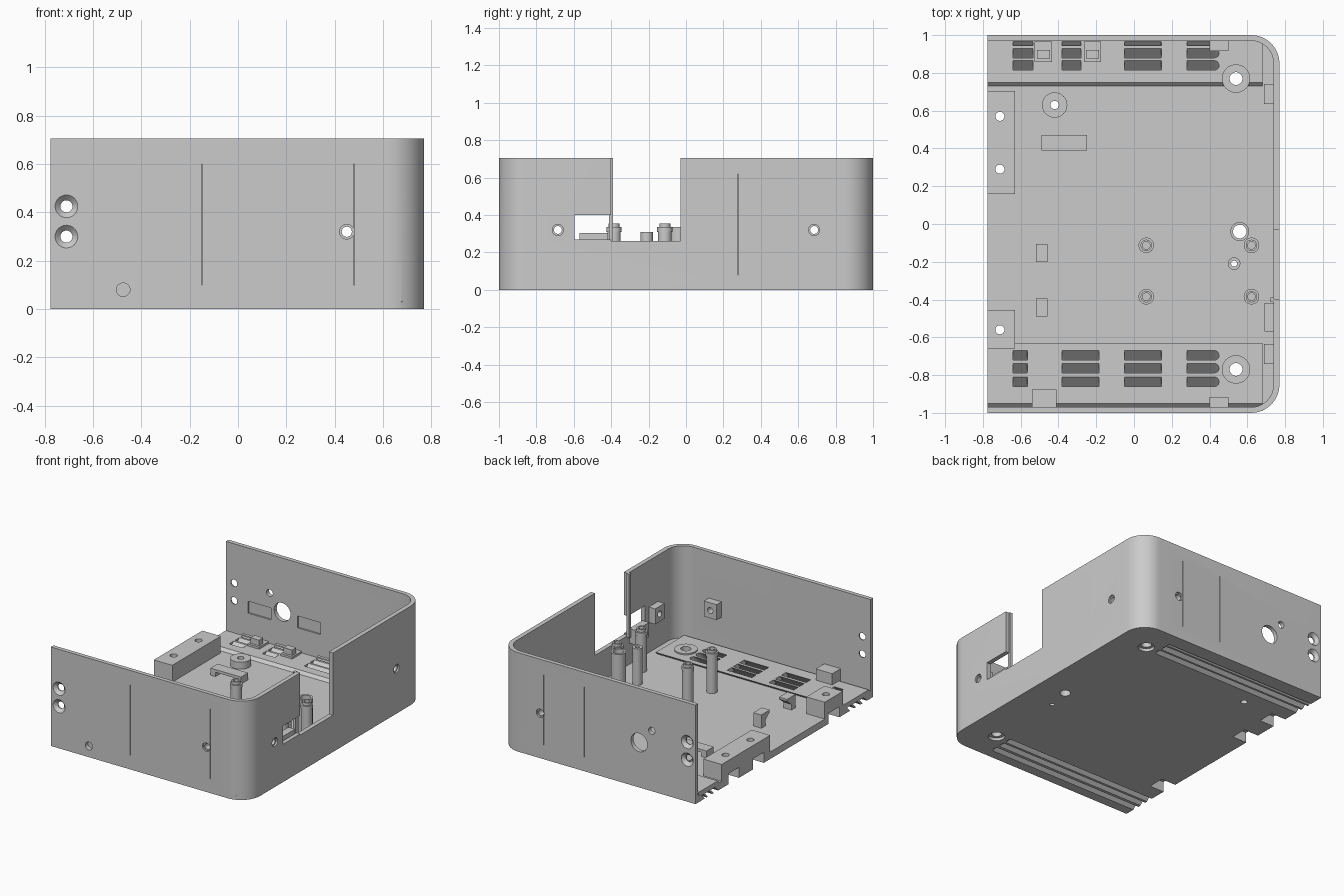
import bpy, bmesh, math
from mathutils import Vector, Matrix

cube = bpy.data.objects.get("Cube")
if cube:
    bpy.data.objects.remove(cube)

grey = bpy.data.materials.new("light grey plastic")
grey.use_nodes = True
COLOUR = (0.6, 0.6, 0.6, 1)
grey.diffuse_color = COLOUR
grey.node_tree.nodes["Principled BSDF"].inputs["Base Color"].default_value = COLOUR


# ---- helpers: each adds one closed solid to a bmesh
def prism(bm, outline, z, shift):
    low = [bm.verts.new((x, y, z)) for x, y in outline]
    high = [bm.verts.new(v.co + Vector(shift)) for v in low]
    bm.faces.new(low[::-1])
    bm.faces.new(high)
    for i in range(len(low)):
        j = (i + 1) % len(low)
        bm.faces.new((low[i], low[j], high[j], high[i]))


def box(bm, x, y, z):
    prism(bm, [(x[0], y[0]), (x[1], y[0]), (x[1], y[1]), (x[0], y[1])],
          z[0], (0, 0, z[1] - z[0]))


def lathe(bm, profile, at, axis=(0, 0, 1), closed=False, n=32):
    """Turn (radius, height) points about an axis; closed makes a ring."""
    turn = Vector((0, 0, 1)).rotation_difference(Vector(axis)).to_matrix().to_4x4()
    m = Matrix.Translation(at) @ turn
    rings = []
    for r, h in profile:
        rings.append([bm.verts.new(m @ Vector((r * math.cos(a), r * math.sin(a), h)))
                      for a in (math.tau * k / n for k in range(n))])
    count = len(rings)
    for i in range(count if closed else count - 1):
        a, b = rings[i], rings[(i + 1) % count]
        for k in range(n):
            bm.faces.new((a[k], a[k - 1], b[k - 1], b[k]))
    if not closed:
        bm.faces.new(rings[0])
        bm.faces.new(rings[-1][::-1])


def tube(bm, x, y, outer, inner, z0, z1):
    lathe(bm, [(outer, z0), (outer, z1), (inner, z1), (inner, z0)], (x, y, 0), closed=True)


def rounded_end(x0, x1, y0, y1, r, n=12):
    """Rectangle whose two +x corners are rounded."""
    pts = [(x0, y1), (x0, y0)]
    for cy, start in ((y0 + r, -90), (y1 - r, 0)):
        for k in range(n + 1):
            a = math.radians(start + 90 * k / n)
            pts.append((x1 - r + r * math.cos(a), cy + r * math.sin(a)))
    return pts


def make(name, build):
    bm = bmesh.new()
    build(bm)
    bmesh.ops.remove_doubles(bm, verts=bm.verts, dist=1e-5)
    bmesh.ops.recalc_face_normals(bm, faces=bm.faces)
    mesh = bpy.data.meshes.new(name)
    bm.to_mesh(mesh)
    bm.free()
    mesh.materials.append(grey)
    ob = bpy.data.objects.new(name, mesh)
    bpy.context.collection.objects.link(ob)
    return ob


def combine(targets, build, operation='DIFFERENCE'):
    tool = make("cutter", build)
    tool.hide_render = True
    for ob in targets:
        mod = ob.modifiers.new("cut", 'BOOLEAN')
        mod.object, mod.operation, mod.solver = tool, operation, 'EXACT'
        bpy.context.view_layer.objects.active = ob
        bpy.ops.object.modifier_apply(modifier=mod.name)
    bpy.data.objects.remove(tool)


FLOOR, TOP, PLAT = 0.05, 0.705, 0.07

# ---- shell: floor and three walls, open at -x
shell = make("case_shell", lambda bm: prism(
    bm, rounded_end(-0.775, 0.77, -1, 1, 0.15), 0, (0, 0, TOP)))
combine([shell], lambda bm: prism(
    bm, rounded_end(-0.9, 0.738, -0.97, 0.97, 0.118), FLOOR, (0, 0, 1)))


# raised vent strips with leaning edges
def vent_strips(bm):
    for y0, y1 in ((0.71, 0.935), (-0.99, -0.67)):
        prism(bm, [(-0.775, y0), (0.68, y0), (0.68, y1), (-0.775, y1)],
              FLOOR - 0.02, (0, 0.04, 0.04))


combine([shell], vent_strips, 'UNION')

# leaning grooves underneath, then leaning slots through the strips
LOUVRES = [(0.955, 0.02), (0.905, 0.05), (0.84, 0.05),
           (-0.695, 0.05), (-0.763, 0.05), (-0.835, 0.05)]


def leaning_cut(bm, x0, x1, yc, w, z1, round_end):
    z0 = -0.02
    y = yc - PLAT + z0
    r = w * 0.49 if round_end else 0.001
    prism(bm, rounded_end(x0, x1, y - w / 2, y + w / 2, r, 6 if round_end else 1),
          z0, (0, z1 - z0, z1 - z0))


def grooves(bm):
    for yc, w in LOUVRES:
        leaning_cut(bm, -0.85, 0.45, yc, w, 0.035, True)


def slots(bm):
    for yc, w in LOUVRES:
        ends = (-0.535, -0.28) if yc > 0 else (-0.565, -0.185)
        for x0, x1 in ((-0.64, ends[0]), (-0.38, ends[1]), (-0.05, 0.145), (0.28, 0.45)):
            leaning_cut(bm, x0, x1, yc, w, 0.085, x0 > 0.2)


combine([shell], grooves)
combine([shell], slots)


# notch and window in the +x wall, pockets in the back wall
def openings(bm):
    box(bm, (0.6, 0.9), (-0.4, -0.03), (0.262, 0.9))


def window(bm):
    box(bm, (0.68, 0.9), (-0.595, -0.39), (0.27, 0.4))


def pockets(bm):
    for x in (-0.51, -0.12):
        box(bm, (x - 0.09, x + 0.09), (0.9, 0.982), (0.24, 0.325))
    # hairline grooves on the outside
    for x, y in ((-0.15, -1), (0.48, -1), (0.42, 1), (0.1, 1)):
        box(bm, (x - 0.002, x + 0.002), (y - 0.01, y + 0.01), (0.1, 0.6))
    box(bm, (0.76, 0.78), (0.278, 0.282), (0.08, 0.62))


for cut in (openings, window, pockets):
    combine([shell], cut)


# ---- inner fittings
def blocks(bm):
    box(bm, (-0.775, -0.63), (0.16, 0.705), (0.01, 0.17))
    box(bm, (-0.775, -0.63), (-0.66, -0.455), (0.01, 0.17))


def wall_bosses(bm):
    for s in (-1, 1):
        y = sorted((s * 0.915, s * 0.975))
        box(bm, (0.4, 0.5), y, (0.265, 0.375))
        y = sorted((s * 0.635, s * 0.74))
        box(bm, (0.687, 0.745), y, (0.265, 0.375))
    box(bm, (-0.54, -0.41), (-0.975, -0.875), (0.04, 0.15))


edge_blocks = make("edge_mount_blocks", blocks)
bosses = make("wall_screw_bosses", wall_bosses)


# ---- holes through walls, floor and fittings
def holes(bm):
    sink = [(0.047, -0.02), (0.047, 0), (0.025, 0.022), (0.025, 0.06)]
    bore = [(0.03, -0.02), (0.03, 0.012), (0.021, 0.012), (0.021, 0.12)]
    for s in (-1, 1):
        for z in (0.425, 0.3):
            lathe(bm, sink, (-0.71, s, z), (0, -s, 0))
        lathe(bm, bore, (0.45, s, 0.32), (0, -s, 0))
        lathe(bm, bore, (0.77, s * 0.685, 0.32), (-1, 0, 0))
        lathe(bm, [(0.055, -0.02), (0.055, 0.02), (0.034, 0.02), (0.034, 0.15)],
              (0.54, s * 0.77, 0))
    lathe(bm, [(0.028, -0.02), (0.028, 0.03)], (-0.475, -1, 0.08), (0, 1, 0))
    lathe(bm, [(0.065, -0.02), (0.065, 0.06)], (-0.33, 1, 0.32), (0, -1, 0))
    lathe(bm, [(0.025, -0.02), (0.025, 0.06)], (-0.43, 1, 0.43), (0, -1, 0))
    for x, y, r in ((-0.42, 0.63, 0.022), (0.56, -0.04, 0.036), (0.53, -0.21, 0.016),
                    (-0.71, 0.57, 0.024), (-0.71, 0.29, 0.024), (-0.71, -0.56, 0.024)):
        lathe(bm, [(r, -0.02), (r, 0.2)], (x, y, 0))


def nut_pockets(bm):
    for y in (0.57, 0.29, -0.56):
        box(bm, (-0.9, -0.66), (y - 0.06, y + 0.06), (-0.1, 0.075))


combine([shell, edge_blocks, bosses], holes)
combine([shell, edge_blocks], nut_pockets)


# ---- board posts and screw seats
def posts(bm):
    for x in (0.065, 0.622):
        for y in (-0.113, -0.385):
            tube(bm, x, y, 0.036, 0.02, 0.045, 0.31)
            tube(bm, x, y, 0.041, 0.02, 0.31, 0.335)
            tube(bm, x, y, 0.03, 0.02, 0.335, 0.355)
    tube(bm, 0.56, -0.04, 0.05, 0.036, 0.045, 0.335)
    tube(bm, 0.53, -0.21, 0.033, 0.016, 0.045, 0.31)


def seats(bm):
    for s in (-1, 1):
        tube(bm, 0.54, s * 0.77, 0.075, 0.034, 0.045, 0.08)
    tube(bm, -0.42, 0.63, 0.067, 0.022, 0.045, 0.1)


def ties(bm):
    # low bridge on the floor
    for x in (-0.49, -0.29):
        box(bm, (x, x + 0.04), (0.39, 0.47), (0.045, 0.08))
    box(bm, (-0.49, -0.25), (0.39, 0.47), (0.08, 0.1))
    # stepped clips on the back strip
    for x in (-0.48, -0.22):
        box(bm, (x - 0.046, x + 0.046), (0.858, 0.965), (0.065, 0.085))
        box(bm, (x - 0.034, x + 0.034), (0.875, 0.92), (0.08, 0.125))


def hooks(bm):
    # wedge hooks that face each other
    for y, s in ((-0.105, -1), (-0.49, 1)):
        side = [(y, 0.045), (y + s * 0.045, 0.045), (y + s * 0.045, 0.09),
                (y + s * 0.095, 0.13), (y + s * 0.095, 0.145), (y, 0.145)]
        a = [bm.verts.new((-0.52, p, z)) for p, z in side]
        b = [bm.verts.new((-0.457, p, z)) for p, z in side]
        bm.faces.new(a)
        bm.faces.new(b[::-1])
        for i in range(len(a)):
            bm.faces.new((a[i - 1], a[i], b[i], b[i - 1]))


def window_parts(bm):
    box(bm, (0.69, 0.742), (-0.57, -0.418), (0.2, 0.303))
    box(bm, (0.722, 0.742), (-0.412, -0.39), (0.25, TOP))


make("board_posts", posts)
make("screw_seats", seats)
make("cable_tie_bridges", ties)
make("board_hooks", hooks)
make("window_shelf_and_rib", window_parts)

# smooth round parts, keep edges sharp
bpy.ops.object.select_all(action='DESELECT')
for ob in bpy.context.collection.objects:
    if ob.type == 'MESH':
        ob.select_set(True)
        bpy.context.view_layer.objects.active = ob
bpy.ops.object.shade_smooth_by_angle(angle=math.radians(30))
